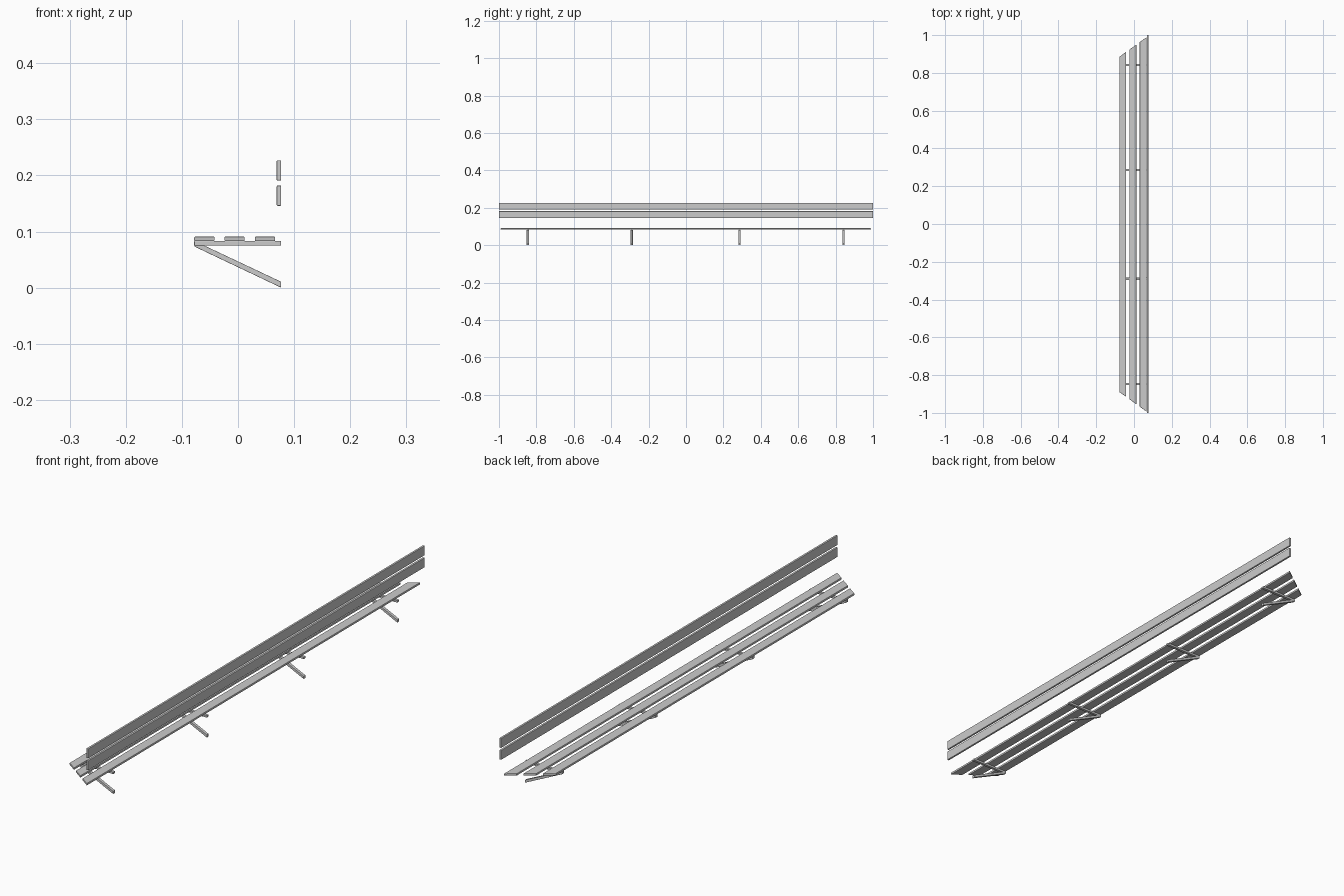
import bpy
import bmesh
from mathutils import Vector

cube = bpy.data.objects.get("Cube")
if cube:
    bpy.data.objects.remove(cube, do_unlink=True)

grey = bpy.data.materials.new("plain_grey")
grey.use_nodes = True
colour = (0.6, 0.6, 0.6, 1)
grey.diffuse_color = colour
grey.node_tree.nodes["Principled BSDF"].inputs["Base Color"].default_value = colour


def prism(name, outline, direction, bevel):
    """Extrude a flat outline along a direction and soften its edges."""
    bm = bmesh.new()
    base = bm.faces.new([bm.verts.new(p) for p in outline])
    ext = bmesh.ops.extrude_face_region(bm, geom=[base])["geom"]
    verts = [v for v in ext if isinstance(v, bmesh.types.BMVert)]
    bmesh.ops.translate(bm, verts=verts, vec=Vector(direction))
    bmesh.ops.recalc_face_normals(bm, faces=bm.faces)
    mesh = bpy.data.meshes.new(name)
    bm.to_mesh(mesh)
    bm.free()
    mesh.materials.append(grey)
    obj = bpy.data.objects.new(name, mesh)
    bpy.context.collection.objects.link(obj)
    mod = obj.modifiers.new("soft_edges", "BEVEL")
    mod.width = bevel
    mod.segments = 2
    return obj


FRONT, BACK = -0.078, 0.077
SEAT_Z, SLAT_W, SLAT_T = 0.083, 0.036, 0.008
SHIFT = -0.002


# Seat slats, with both ends mitred along one slanted line
def half_length(x):
    return 0.887 + 0.72 * (x - FRONT)


for label, x0 in (("front", FRONT), ("middle", -0.024), ("rear", 0.030)):
    x1 = x0 + SLAT_W
    a, b = half_length(x0), half_length(x1)
    outline = [(x0, SHIFT - a, SEAT_Z), (x1, SHIFT - b, SEAT_Z),
               (x1, SHIFT + b, SEAT_Z), (x0, SHIFT + a, SEAT_Z)]
    prism(f"seat_slat_{label}", outline, (0, 0, SLAT_T), 0.0015)

# Upright backrest boards
for label, z in (("lower", 0.146), ("upper", 0.191)):
    outline = [(0.069, -1, z), (BACK, -1, z), (BACK, -1, z + SLAT_W), (0.069, -1, z + SLAT_W)]
    prism(f"back_board_{label}", outline, (0, 2, 0), 0.0015)

# Brackets: a level bar under the seat and a strut sloping down to the rear
BAR_W = 0.011
for i, y in enumerate((-0.845, -0.289, 0.287, 0.843), 1):
    y0 = y + SHIFT / 2 - BAR_W / 2
    bar = [(FRONT, 0.075), (BACK, 0.075), (BACK, SEAT_Z), (FRONT, SEAT_Z)]
    strut = [(FRONT, 0.0735), (BACK, 0.0), (BACK, 0.0105), (-0.061, 0.0755), (FRONT, 0.0755)]
    for label, points in (("bar", bar), ("strut", strut)):
        prism(f"bracket_{label}_{i}", [(x, y0, z) for x, z in points], (0, BAR_W, 0), 0.0008)
